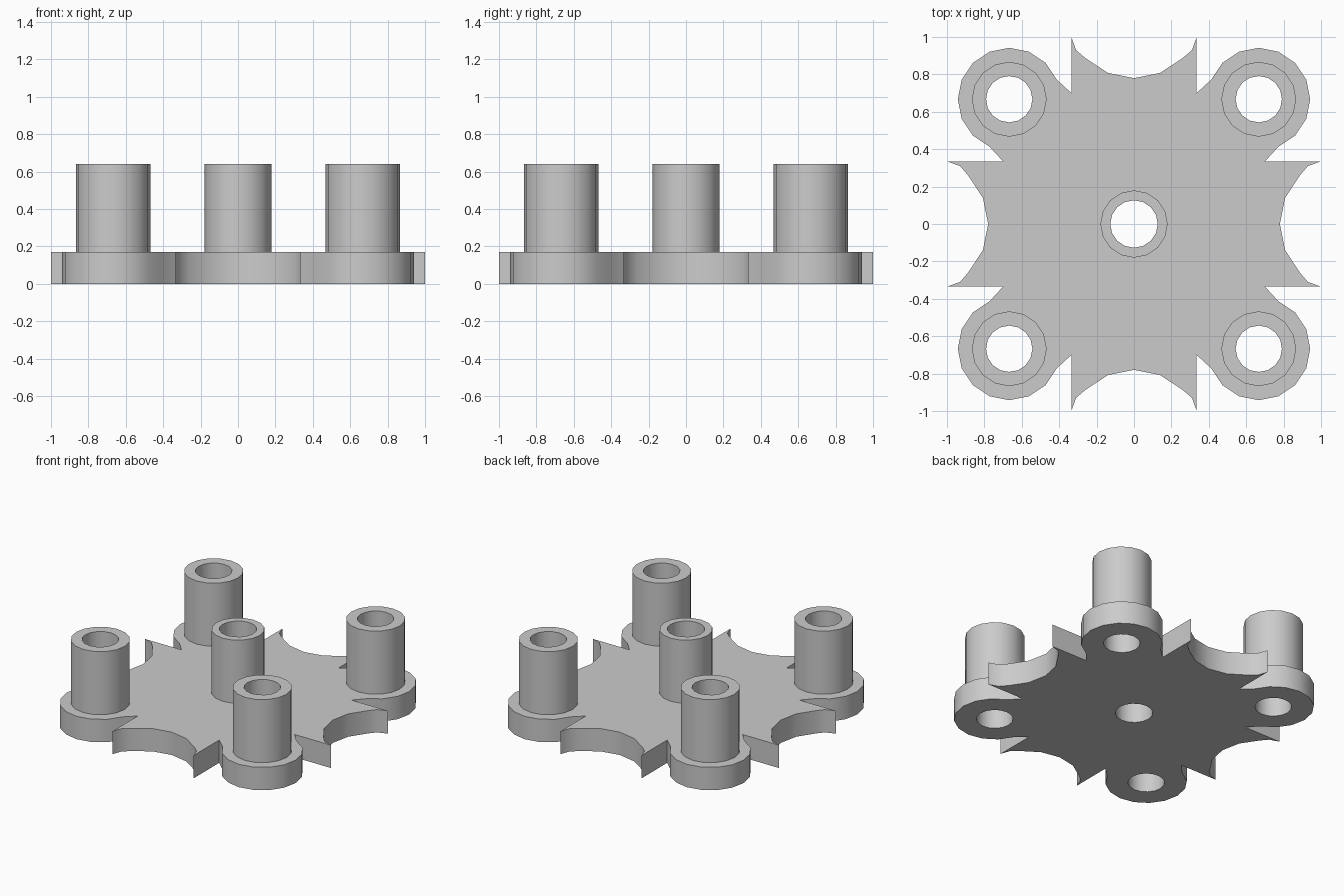
import bpy, bmesh, math
from mathutils import Matrix, Vector

cube = bpy.data.objects.get("Cube")
if cube:
    bpy.data.objects.remove(cube)

PLATE_TOP, TUBE_TOP = 0.17, 0.64
CORNER, SIDES = 0.667, 16

grey = bpy.data.materials.new("plain grey")
grey.use_nodes = True
grey.diffuse_color = (0.6, 0.6, 0.6, 1)
grey.node_tree.nodes["Principled BSDF"].inputs["Base Color"].default_value = (0.6, 0.6, 0.6, 1)


def circle(cx, cy, r, first=0, count=SIDES):
    step = math.tau / SIDES
    return [(cx + r * math.cos((first + i) * step), cy + r * math.sin((first + i) * step))
            for i in range(count)]


def finish(bm, name):
    bmesh.ops.recalc_face_normals(bm, faces=bm.faces)
    mesh = bpy.data.meshes.new(name)
    bm.to_mesh(mesh)
    bm.free()
    mesh.materials.append(grey)
    obj = bpy.data.objects.new(name, mesh)
    bpy.context.collection.objects.link(obj)
    bpy.ops.object.select_all(action='DESELECT')
    obj.select_set(True)
    bpy.context.view_layer.objects.active = obj
    bpy.ops.object.shade_smooth_by_angle(angle=math.radians(30))
    return obj


def base_outline():
    # One quarter: scooped side, notch, round corner lobe, notch
    half = [(0.78, 0), (0.808, 0.14), (0.887, 0.26), (0.93, 0.31), (1, 0.335)]
    scoop = [(x, -y) for x, y in reversed(half[1:])] + half
    quarter = scoop + [(0.70, 0.335)] + circle(CORNER, CORNER, 0.275, -3, 11) + [(0.335, 0.70)]
    points = []
    for k in range(4):
        turn = Matrix.Rotation(k * math.pi / 2, 2)
        points += [tuple(turn @ Vector(p)) for p in quarter]
    return points


# name, centre, outer radius, bore radius
posts = [("centre_post", 0, 0, 0.18, 0.127)]
for sy, depth in ((-1, "front"), (1, "back")):
    for sx, side in ((-1, "right"), (1, "left")):
        posts.append((f"{depth}_{side}_post", sx * CORNER, sy * CORNER, 0.2, 0.124))

# Base plate with bored holes
bm = bmesh.new()
for loop in [base_outline()] + [circle(x, y, bore) for _, x, y, _, bore in posts]:
    verts = [bm.verts.new((x, y, 0)) for x, y in loop]
    for a, b in zip(verts, verts[1:] + verts[:1]):
        bm.edges.new((a, b))
bmesh.ops.triangle_fill(bm, edges=bm.edges[:], use_beauty=True, normal=(0, 0, 1))
top = bmesh.ops.extrude_face_region(bm, geom=bm.faces[:], use_keep_orig=True)["geom"]
bmesh.ops.translate(bm, vec=(0, 0, PLATE_TOP),
                    verts=[g for g in top if isinstance(g, bmesh.types.BMVert)])
finish(bm, "base_plate")

# Hollow posts: outer wall, rim and bore
for name, x, y, outer, bore in posts:
    bm = bmesh.new()
    rings = [[bm.verts.new((px, py, z)) for px, py in circle(x, y, r)]
             for r, z in ((outer, PLATE_TOP), (outer, TUBE_TOP), (bore, TUBE_TOP), (bore, PLATE_TOP))]
    for lower, upper in zip(rings, rings[1:]):
        for i in range(SIDES):
            j = (i + 1) % SIDES
            bm.faces.new((lower[i], lower[j], upper[j], upper[i]))
    finish(bm, name)
